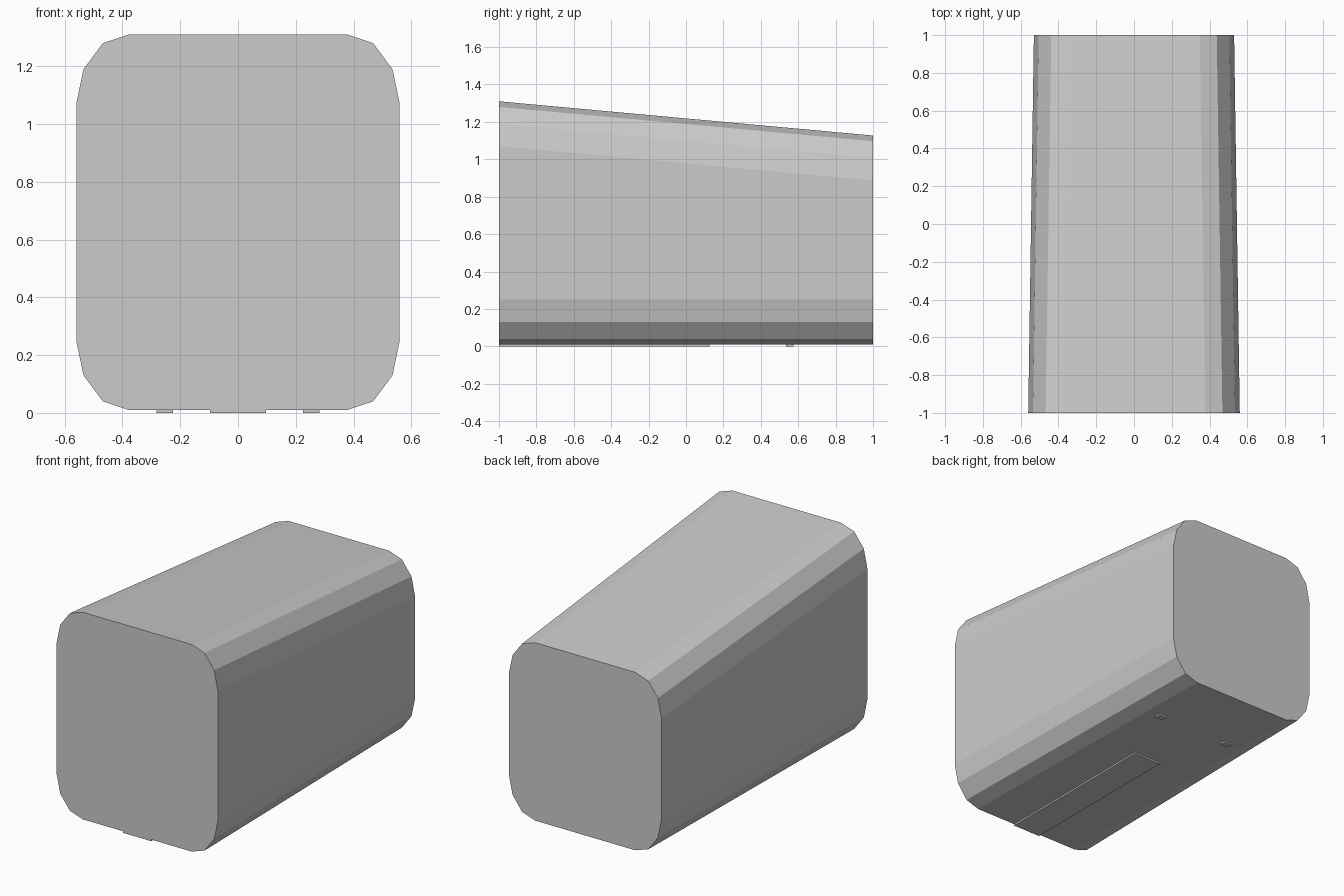
import bpy, bmesh

if "Cube" in bpy.data.objects:
    bpy.data.objects.remove(bpy.data.objects["Cube"])

BASE = 0.01  # underside height of the body


def add_object(name, bm):
    bmesh.ops.recalc_face_normals(bm, faces=bm.faces[:])
    mesh = bpy.data.meshes.new(name)
    bm.to_mesh(mesh)
    bm.free()
    obj = bpy.data.objects.new(name, mesh)
    bpy.context.collection.objects.link(obj)
    return obj


def ring(bm, y, half_width, top):
    # Rounded rectangle: corner insets from the side (x) and from top/bottom (z)
    corner = [(0.182, 0), (0.092, 0.03), (0.025, 0.12), (0, 0.24)]
    right = [(half_width - a, top - b) for a, b in corner]
    right += [(half_width - a, BASE + b) for a, b in reversed(corner)]
    outline = right + [(-x, z) for x, z in reversed(right)]
    return [bm.verts.new((x, y, z)) for x, z in outline]


def box(name, x0, x1, y0, y1, z0, z1):
    bm = bmesh.new()
    bmesh.ops.create_cube(bm, size=1)
    for v in bm.verts:
        v.co = (x1 if v.co.x > 0 else x0,
                y1 if v.co.y > 0 else y0,
                z1 if v.co.z > 0 else z0)
    return add_object(name, bm)


# Tapered body, lofted from the front outline to the smaller back outline
bm = bmesh.new()
front = ring(bm, -1, 0.56, 1.31)
back = ring(bm, 1, 0.53, 1.127)
bm.faces.new(front)
bm.faces.new(back)
for i in range(len(front)):
    j = (i + 1) % len(front)
    bm.faces.new((front[i], front[j], back[j], back[i]))
add_object("body", bm)

# Long thin plate under the front half
box("bottom_plate", -0.097, 0.097, -1, 0.125, 0, BASE)

# Pair of small pads under the back
for side, name in ((-1, "left_pad"), (1, "right_pad")):
    xs = sorted((side * 0.225, side * 0.282))
    box(name, xs[0], xs[1], 0.535, 0.575, 0, BASE)
